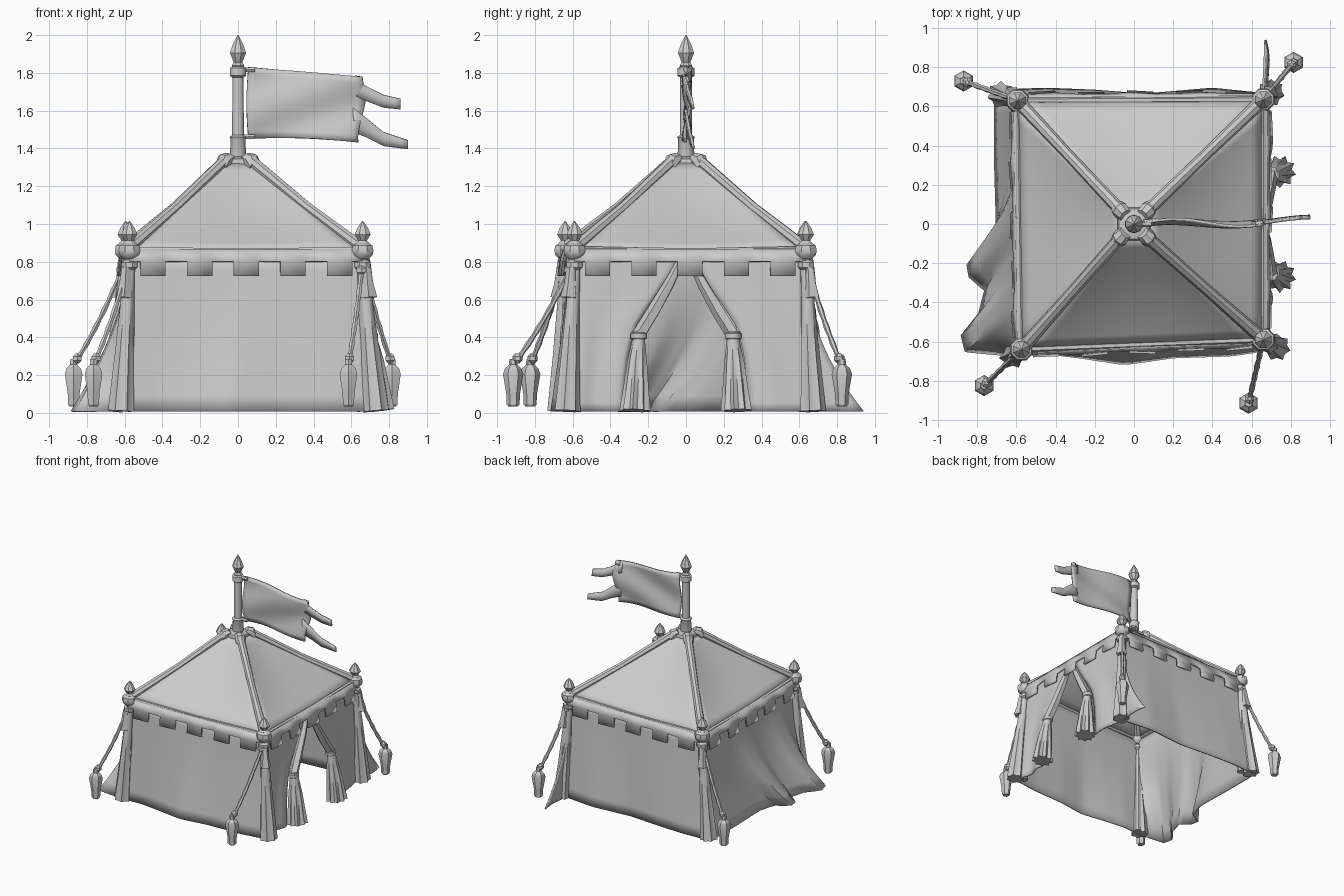
import bpy, bmesh
from math import sin, cos, pi
from mathutils import Vector as V

if "Cube" in bpy.data.objects:
    bpy.data.objects.remove(bpy.data.objects["Cube"])


def finish(name, bm, thick=0.0, angle=40):
    bmesh.ops.recalc_face_normals(bm, faces=bm.faces[:])
    me = bpy.data.meshes.new(name)
    bm.to_mesh(me)
    bm.free()
    ob = bpy.data.objects.new(name, me)
    bpy.context.collection.objects.link(ob)
    if thick:
        m = ob.modifiers.new("thickness", 'SOLIDIFY')
        m.thickness, m.offset = thick, 0
    bpy.ops.object.select_all(action='DESELECT')
    bpy.context.view_layer.objects.active = ob
    ob.select_set(True)
    bpy.ops.object.shade_smooth_by_angle(angle=angle * pi / 180)
    return ob


def grid(name, f, nu, nv, thick=0.012):
    """Cloth sheet from f(u, v)."""
    bm = bmesh.new()
    vs = [[bm.verts.new(f(i / nu, j / nv)) for j in range(nv + 1)] for i in range(nu + 1)]
    for i in range(nu):
        for j in range(nv):
            bm.faces.new((vs[i][j], vs[i + 1][j], vs[i + 1][j + 1], vs[i][j + 1]))
    return finish(name, bm, thick)


def tube(name, pts, radii, n=10, pleat=0.0, angle=40):
    """Rings of varying radius along a nearly straight path."""
    bm = bmesh.new()
    pts = [V(p) for p in pts]
    d = (pts[-1] - pts[0]).normalized()
    a = d.cross(V((0, 1, 0)) if abs(d.y) < 0.8 else V((0, 0, 1))).normalized()
    b = d.cross(a)
    rings = []
    for k, (p, r) in enumerate(zip(pts, radii)):
        amp = pleat * k / (len(pts) - 1)
        rings.append([bm.verts.new(p + (a * cos(t) + b * sin(t)) * r * (1 + amp * (-1) ** i))
                      for i, t in enumerate([2 * pi * (i + .5) / n for i in range(n)])])
    for r0, r1 in zip(rings, rings[1:]):
        for i in range(n):
            bm.faces.new((r0[i], r0[(i + 1) % n], r1[(i + 1) % n], r1[i]))
    bm.faces.new(rings[0])
    bm.faces.new(rings[-1])
    return finish(name, bm, 0, angle)


def lathe(name, x, y, prof, n=8, angle=40):
    return tube(name, [(x, y, z) for r, z in prof], [r for r, z in prof], n, 0, angle)


def along(pts, u):
    """Point on a polyline, with even parameter per segment."""
    s = u * (len(pts) - 1)
    i = min(int(s), len(pts) - 2)
    return V(pts[i]).lerp(V(pts[i + 1]), s - i)


FL, FR, BR, BL = (-.575, -.64), (.66, -.59), (.66, .635), (-.595, .63)
corners = {"front_left": FL, "front_right": FR, "back_right": BR, "back_left": BL}
sides = {"front": (FL, FR), "right": (FR, BR), "back": (BR, BL), "left": (BL, FL)}

# roof panels, valances with square teeth, eave rails
for side, (p, q) in sides.items():
    p, q = V(p), V(q)
    out = V(((q - p).y, -(q - p).x)).normalized()

    def roof(u, v):
        e = p.lerp(q, u)
        k = 1 - v * .9
        sag = sin(pi * u) * sin(pi * min(1, v * .9 + .08)) * .035
        return (e.x * k, e.y * k, .865 + .47 * v - sag)
    grid(side + "_roof", roof, 12, 10)

    bm = bmesh.new()
    cuts = sorted([0, 1] + [(i + .5 + s * .27) / 5 for i in range(5) for s in (-1, 1)])
    cols = []
    for k, u in enumerate(cuts):
        e = p.lerp(q, u) + out * .012
        o = e + out * (.012 if k % 3 else .02)
        cols.append([bm.verts.new((e.x, e.y, .865)), bm.verts.new((o.x, o.y, .80)),
                     bm.verts.new((o.x + out.x * .01, o.y + out.y * .01, .725))])
    for k in range(len(cols) - 1):
        a, b = cols[k], cols[k + 1]
        bm.faces.new((a[0], b[0], b[1], a[1]))
        if k % 2:
            bm.faces.new((a[1], b[1], b[2], a[2]))
    for c in cols:
        for v in c:
            if not v.link_faces:
                bm.verts.remove(v)
    finish(side + "_valance", bm, .018)
    tube(side + "_eave_rail", [(*p, .865), (*p.lerp(q, .5), .855), (*q, .865)], [.017] * 3, 6)

# plain cloth walls flaring to uneven hems
hems = {
    "front": [(-.63, -.67), (-.45, -.66), (-.28, -.68), (-.05, -.715), (.2, -.68), (.5, -.67), (.7, -.64)],
    "back": [(.69, .66), (.4, .69), (.05, .66), (-.2, .68), (-.45, .69), (-.71, .68)],
    "left": [(-.71, .67), (-.71, .35), (-.70, 0), (-.74, -.14), (-.85, -.21), (-.84, -.27), (-.76, -.34),
             (-.79, -.46), (-.88, -.57), (-.86, -.65), (-.75, -.66), (-.63, -.67)]}
for side, hem in hems.items():
    p, q = sides[side]

    def wall(u, v):
        t, h = V(p).lerp(V(q), u) * .985, along(hem, u)
        e = t.lerp(h, v ** (1.7 if side == "left" else 1.2))
        return (e.x, e.y, .83 * (1 - v) + .008)
    grid(side + "_wall", wall, 33, 10)

# door side: two panels drawn aside, each with a gathered curtain
edge = [.02, .07, .135, .2, .26, .29, .31, .32, .33, .33]
for name, s, yc, y_hem in (("front", -1, FR[1], -.62), ("back", 1, BR[1], .94)):
    def panel(u, v):
        y_out = yc + (y_hem - yc) * v ** 2.2
        i = v * 9
        k = min(int(i), 8)
        y_in = s * (edge[k] + (edge[k + 1] - edge[k]) * (i - k))
        x = .65 + .04 * v + .015 * sin(u * 9) * v - .05 * max(0, u - .5) * v
        return (x if s > 0 else x + .03 * v * max(0, u - .5), y_in + (y_out - y_in) * u, .83 * (1 - v) + .008)
    grid(name + "_door_panel", panel, 12, 18)
    tube(name + "_curtain_swag",
         [(.665, s * .03, .80), (.675, s * .09, .68), (.685, s * .17, .54), (.70, s * .25, .41)],
         [.02, .028, .033, .032], 10, .15)
    tube(name + "_curtain_skirt",
         [(.70, s * .25, .43), (.705, s * .25, .39), (.72, s * .257, .27), (.735, s * .263, .13), (.745, s * .268, .012)],
         [.035, .033, .05, .062, .073], 18, .16)
    lathe(name + "_curtain_tie", .70, s * .25, [(.03, .385), (.044, .395), (.044, .42), (.03, .43)], 10)

# corner posts: finial, cloth knot, gathered drape, guy rope and weight
drape_foot = {"front_left": (-.62, -.67), "front_right": (.73, -.63),
              "back_right": (.70, .67), "back_left": (-.68, .66)}
weights = {"front_left": (-.765, -.825), "front_right": (.585, -.915),
           "back_right": (.815, .825), "back_left": (-.87, .73)}
for name, (x, y) in corners.items():
    lathe(name + "_post", x, y, [(.03, .01), (.028, .86)])
    lathe(name + "_finial", x, y, [(.03, .88), (.036, .90), (.024, .912), (.046, .945), (.03, .98), (.003, 1.015)], 8, 25)
    lathe(name + "_knot", x, y, [(.035, .815), (.056, .835), (.062, .86), (.056, .885), (.034, .90)], 8)
    lathe(name + "_collar", x, y, [(.028, .755), (.046, .77), (.046, .795), (.03, .81)], 8)
    fx, fy = drape_foot[name]
    path = [V((x, y, .78)).lerp(V((fx, fy, .01)), t) for t in (0, .25, .6, 1)]
    tube(name + "_drape", path, [.03, .035, .046, .062], 14, .14)
    tube(name + "_tassel", [(x * 1.03, y * 1.03, .77), (x * 1.04, y * 1.04, .68), (x * 1.05, y * 1.05, .61)],
         [.025, .03, .04], 10, .15)

    wx, wy = weights[name]
    a, b = V((x, y, .80)), V((wx, wy, .25))
    rope = [a.lerp(b, t / 12) - V((0, 0, .03 * sin(pi * t / 12))) for t in range(13)]
    tube(name + "_guy_rope", rope, [.016 if t % 2 else .012 for t in range(13)], 6)
    for t, r in ((.08, .03), (.93, .027)):
        c = a.lerp(b, t)
        lathe(name + "_rope_knot", c.x, c.y, [(.01, c.z - r), (r, c.z - r * .4), (r, c.z + r * .4), (.01, c.z + r)], 6)
    lathe(name + "_weight", wx, wy, [(.026, .035), (.034, .045), (.036, .10), (.054, .205), (.044, .235), (.022, .255), (.02, .285)], 6, 25)

    # ridge pole up to the cap
    top = V((.07 if x > 0 else -.07, .07 if y > 0 else -.07, 1.335))
    base = V((x, y, .87))
    tube(name + "_ridge", [base, base.lerp(top, .5) - V((0, 0, .012)), top], [.034, .028, .032], 8)
    tube(name + "_ridge_end", [(top.x * .6, top.y * .6, 1.35), top, (top.x * 1.25, top.y * 1.25, 1.30)],
         [.035, .044, .036], 8)

# central cap, mast and spear finial
lathe("roof_cap", 0, 0, [(.11, 1.30), (.12, 1.325), (.11, 1.345), (.05, 1.36)], 4)
lathe("mast", 0, 0, [(.045, 1.33), (.042, 1.45), (.047, 1.46), (.033, 1.47), (.03, 1.83)], 10)
lathe("mast_collar", 0, 0, [(.03, 1.775), (.046, 1.785), (.044, 1.825), (.03, 1.835)], 10)
lathe("mast_finial", 0, 0, [(.028, 1.82), (.036, 1.84), (.024, 1.855), (.046, 1.905), (.03, 1.95), (.003, 2.0)], 8, 25)


# banner with two torn tails
def drift(x):
    return .012 * sin(x * 9) + .03 * x * x


def banner(u, v):
    x = .055 + .60 * u + .02 * u * sin(v * 5) - .01 * sin(v * pi) * (1 - u)
    z = (1.83 - .05 * u) * (1 - v) + (1.452 - .02 * u + .012 * sin(u * pi)) * v
    return (x, drift(x) + .012 * sin(v * 7 + u * 5), z)


def tail(path, w0, w1):
    def f(u, v):
        c = along(path, u)
        return (c.x, drift(c.x) + .01 * (v - .5), c.y + (.5 - v) * (w0 + (w1 - w0) * u))
    return f


grid("banner", banner, 16, 10, .014)
grid("upper_banner_tail", tail([(.60, 1.735), (.68, 1.69), (.77, 1.65), (.86, 1.635)], .09, .055), 9, 2, .014)
grid("lower_banner_tail", tail([(.61, 1.55), (.68, 1.51), (.77, 1.45), (.9, 1.42)], .13, .045), 9, 2, .014)
grid("banner_tip", tail([(.62, 1.765), (.66, 1.765)], .04, .025), 2, 1, .014)
for z in (1.815, 1.46):
    tube("banner_tie", [(-.02, 0, z), (.09, 0, z + .003)], [.016, .014], 6)
